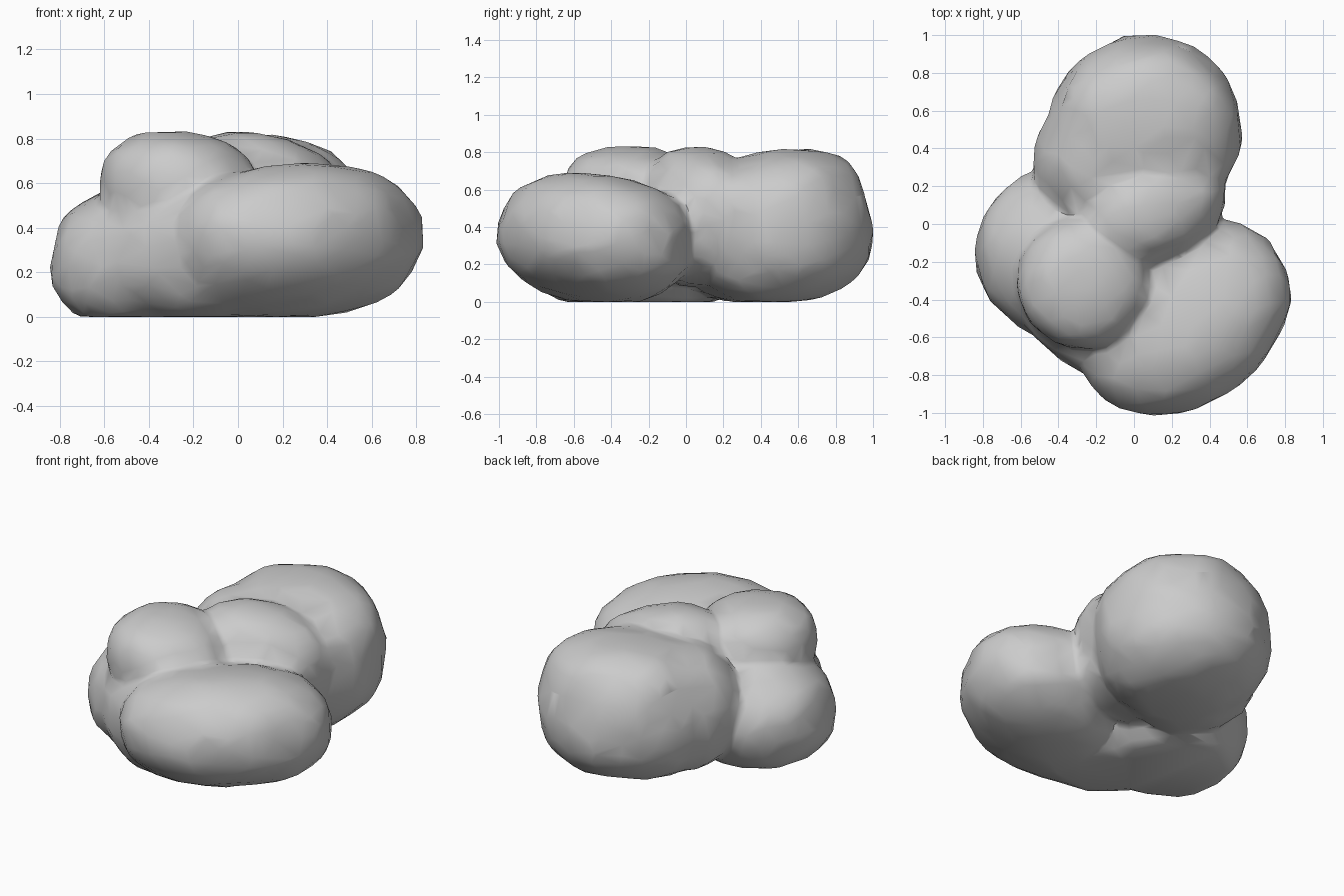
import bpy, bmesh, math
from mathutils import Euler, Vector, noise

cube = bpy.data.objects.get("Cube")
if cube:
    bpy.data.objects.remove(cube, do_unlink=True)

stone = bpy.data.materials.new("grey_stone")
stone.use_nodes = True
colour = (0.6, 0.6, 0.6, 1)
stone.diffuse_color = colour
stone.node_tree.nodes["Principled BSDF"].inputs["Base Color"].default_value = colour


def add_boulder(bm, centre, radii, turn=0, tilt=0, pitch=0, boxy=2.4):
    """Lumpy ellipsoid with a flattened crown, cut off level at the ground."""
    centre = Vector(centre)
    rot = Euler([math.radians(a) for a in (pitch, tilt, turn)]).to_matrix()
    for v in bmesh.ops.create_icosphere(bm, subdivisions=4, radius=1)["verts"]:
        d = v.co.normalized()
        norm = (d.xy.length ** boxy + abs(d.z) ** boxy) ** (1 / boxy)
        seed = centre * 9
        lump = 1 + 0.03 * noise.noise(d * 2.2 + seed) + 0.035 * noise.noise(d * 5 + seed)
        v.co = rot @ Vector(c * r * lump / norm for c, r in zip(d, radii)) + centre
        v.co.z = max(v.co.z, 0)


bm = bmesh.new()
# Back boulder and its shoulder
add_boulder(bm, (0.06, 0.5, 0.4), (0.51, 0.49, 0.41), pitch=9, boxy=2.7)
add_boulder(bm, (-0.08, 0.34, 0.38), (0.45, 0.4, 0.39))
# Front boulder
add_boulder(bm, (0.26, -0.49, 0.34), (0.61, 0.47, 0.34), turn=35, pitch=-12, boxy=2.3)
# Side boulder and the bulge joining it to the front boulder
add_boulder(bm, (-0.41, -0.15, 0.24), (0.43, 0.44, 0.35), pitch=6, boxy=2.1)
add_boulder(bm, (-0.2, -0.42, 0.28), (0.58, 0.35, 0.31), turn=-38)
# Small boulder resting on the side boulder
add_boulder(bm, (-0.27, -0.31, 0.58), (0.345, 0.35, 0.25), tilt=5, boxy=2.5)
# Middle boulder and the core beneath it
add_boulder(bm, (0.09, 0.08, 0.49), (0.41, 0.29, 0.33), turn=22, tilt=14)
add_boulder(bm, (0.04, 0.08, 0.37), (0.41, 0.29, 0.29))

mesh = bpy.data.meshes.new("boulder_pile")
bm.to_mesh(mesh)
bm.free()
mesh.materials.append(stone)
pile = bpy.data.objects.new("boulder_pile", mesh)
bpy.context.collection.objects.link(pile)

# Fuse the boulders, soften the creases and facet the stone
fuse = pile.modifiers.new("fuse", "REMESH")
fuse.mode = "VOXEL"
fuse.voxel_size = 0.025
soften = pile.modifiers.new("soften", "SMOOTH")
soften.iterations = 5
facet = pile.modifiers.new("facet", "DECIMATE")
facet.ratio = 0.05

# Bake the modifiers so the finished stone can be shaded
bpy.context.view_layer.update()
evaluated = pile.evaluated_get(bpy.context.evaluated_depsgraph_get())
baked = bpy.data.meshes.new_from_object(evaluated)
pile.modifiers.clear()
pile.data = baked
bpy.context.view_layer.objects.active = pile
pile.select_set(True)
bpy.ops.object.shade_smooth_by_angle(angle=math.radians(50))
